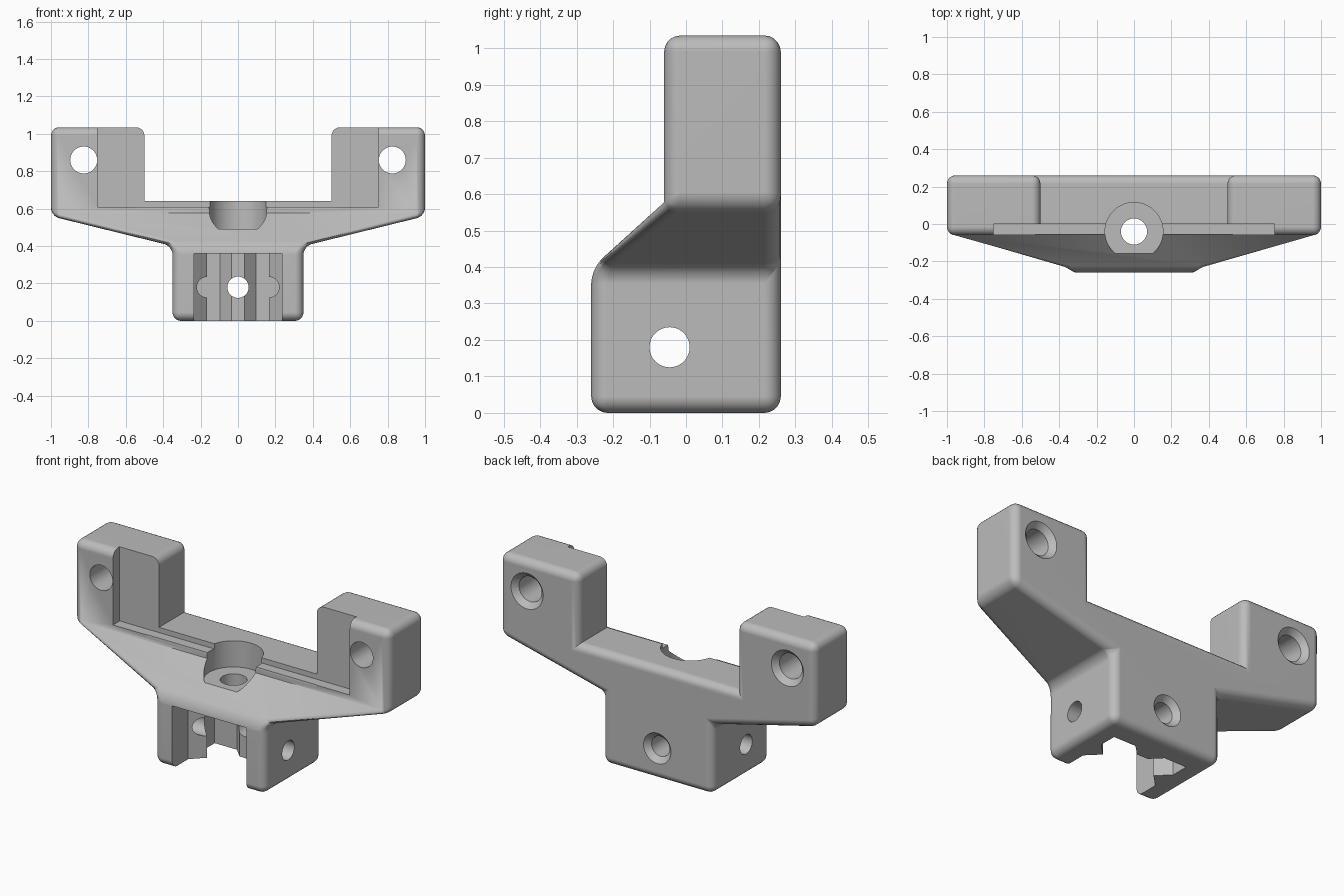
import bpy, bmesh, math
from mathutils import Matrix

cube = bpy.data.objects.get("Cube")
if cube:
    bpy.data.objects.remove(cube, do_unlink=True)

BACK, FRONT, FACE = 0.26, -0.26, -0.06   # depths of back, block front, upper front
SHOULDER, ARM, BAR, TOP = 0.40, 0.56, 0.64, 1.035


def make_object(name, bm):
    bmesh.ops.recalc_face_normals(bm, faces=bm.faces)
    mesh = bpy.data.meshes.new(name)
    bm.to_mesh(mesh)
    bm.free()
    obj = bpy.data.objects.new(name, mesh)
    bpy.context.scene.collection.objects.link(obj)
    return obj


def cylinder(name, centre, axis, length, r1, r2=None):
    """Round cutter along an axis; r2 is the radius at the positive end."""
    turn = {"X": Matrix.Rotation(math.pi / 2, 4, "Y"),
            "Y": Matrix.Rotation(-math.pi / 2, 4, "X"),
            "Z": Matrix.Identity(4)}[axis]
    bm = bmesh.new()
    bmesh.ops.create_cone(bm, cap_ends=True, segments=48, radius1=r1,
                          radius2=r1 if r2 is None else r2, depth=length,
                          matrix=Matrix.Translation(centre) @ turn)
    return make_object(name, bm)


def prism(name, outline, z0, z1):
    """Upright cutter from a plan outline."""
    bm = bmesh.new()
    face = bm.faces.new([bm.verts.new((x, y, z0)) for x, y in outline])
    new = bmesh.ops.extrude_face_region(bm, geom=[face])["geom"]
    bmesh.ops.translate(bm, vec=(0, 0, z1 - z0),
                        verts=[v for v in new if isinstance(v, bmesh.types.BMVert)])
    return make_object(name, bm)


# Bracket body: front silhouette given depth, with a sloping shoulder
half = [(0.35, 0), (0.35, SHOULDER), (1, ARM), (1, TOP), (0.5, TOP), (0.5, BAR)]
outline = half + [(-x, z) for x, z in reversed(half)]
bm = bmesh.new()
rear = [bm.verts.new((x, BACK, z)) for x, z in outline]
fore = [bm.verts.new((x, FRONT if z <= SHOULDER else FACE, z)) for x, z in outline]
count = len(outline)
bm.faces.new(rear)
for i in range(count):
    j = (i + 1) % count
    bm.faces.new((rear[i], rear[j], fore[j], fore[i]))
bm.faces.new((fore[0], fore[1], fore[-2], fore[-1]))     # block front
bm.faces.new((fore[1], fore[2], fore[-3], fore[-2]))     # sloping shoulder
bm.faces.new(fore[2:-2])                                 # upper front
bmesh.ops.recalc_face_normals(bm, faces=bm.faces)


def stays_sharp(edge):
    a, b = (v.co for v in edge.verts)
    tower_foot = abs(a.z - BAR) + abs(b.z - BAR) < 0.01 and abs(a.x - b.x) < 0.01
    shoulder_crease = abs(a.z - ARM) + abs(b.z - ARM) < 0.01 and abs(a.x - b.x) > 1
    return tower_foot or shoulder_crease


bmesh.ops.bevel(bm, geom=[e for e in bm.edges if not stays_sharp(e)], offset=0.045,
                offset_type="OFFSET", segments=5, profile=0.5, affect="EDGES",
                clamp_overlap=False)
body = make_object("bracket_body", bm)

# Cutters: front recess, keyed slot, bolt seat and screw holes
slot = [(0.235, -0.4), (0.235, -0.115), (0.165, -0.045), (0.235, 0.025),
        (0.235, 0.125), (0.095, 0.125), (0.035, 0.065)]
cutters = [
    prism("recess_cutter", [(-0.75, -0.3), (0.75, -0.3), (0.75, 0), (-0.75, 0)], 0.61, 1.3),
    prism("slot_cutter", slot + [(-x, y) for x, y in reversed(slot)], -0.2, 0.36),
    cylinder("bolt_seat_cutter", (0, -0.04, 0.84), "Z", 0.7, 0.155),
    cylinder("bolt_hole_cutter", (0, -0.04, 0.45), "Z", 0.3, 0.07),
    cylinder("side_hole_cutter", (0, -0.045, 0.18), "X", 1.2, 0.055),
]
for name, x, z, r in (("left", 0.825, 0.86, 0.072), ("right", -0.825, 0.86, 0.072),
                      ("block", 0, 0.18, 0.057)):
    cutters.append(cylinder(name + "_hole_cutter", (x, 0.2, z), "Y", 0.8, r))
    # Countersink widening toward the back
    cutters.append(cylinder(name + "_sink_cutter", (x, BACK, z), "Y", 0.1,
                            r - 0.02, r + 0.08))

for cutter in cutters:
    cutter.hide_render = True
    mod = body.modifiers.new(cutter.name, "BOOLEAN")
    mod.operation = "DIFFERENCE"
    mod.solver = "EXACT"
    mod.object = cutter

# Bake the cuts and discard the cutters
bpy.context.view_layer.update()
graph = bpy.context.evaluated_depsgraph_get()
baked = bpy.data.meshes.new_from_object(body.evaluated_get(graph))
body.modifiers.clear()
body.data = baked
for cutter in cutters:
    bpy.data.objects.remove(cutter, do_unlink=True)

# Single grey material
grey = bpy.data.materials.new("plain_grey")
grey.use_nodes = True
colour = (0.5, 0.5, 0.5, 1)
grey.diffuse_color = colour
grey.node_tree.nodes["Principled BSDF"].inputs["Base Color"].default_value = colour
baked.materials.clear()
baked.materials.append(grey)

# Smooth fillets and bores, crisp edges elsewhere
for obj in bpy.context.selected_objects:
    obj.select_set(False)
body.select_set(True)
bpy.context.view_layer.objects.active = body
bpy.ops.object.shade_smooth_by_angle(angle=math.radians(30))
weighted = body.modifiers.new("even_shading", "WEIGHTED_NORMAL")
weighted.keep_sharp = True
